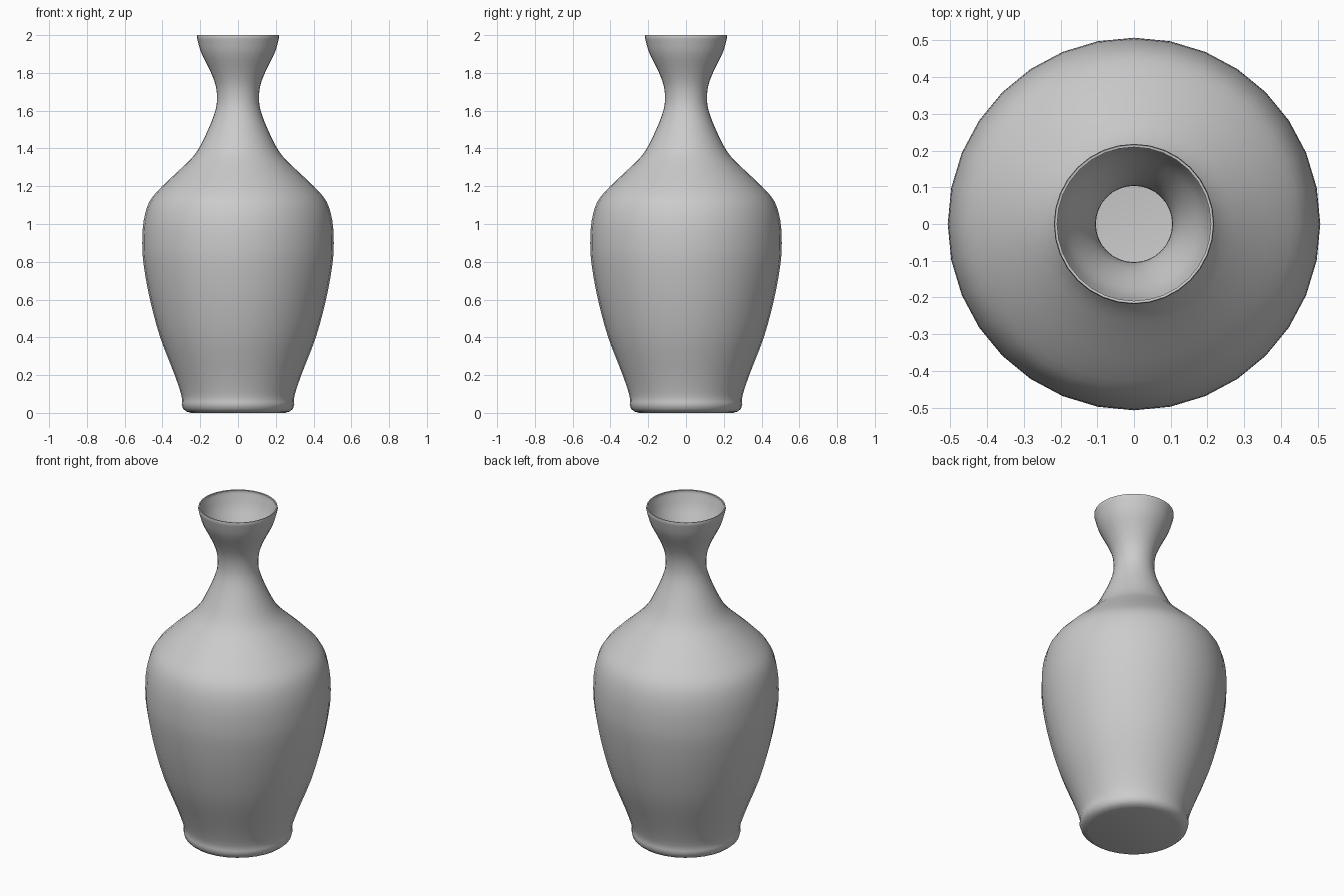
import bpy, bmesh, math
from mathutils import Vector

if "Cube" in bpy.data.objects:
    bpy.data.objects.remove(bpy.data.objects["Cube"])

SIDES = 32
WALL = 0.007

# Foot: rounded base edge (radius, height)
foot = [(0.25, 0.0), (0.275, 0.008), (0.291, 0.022), (0.298, 0.045)]
# Body control points, smoothed below
body = [(0.298, 0.045), (0.299, 0.09), (0.335, 0.2), (0.412, 0.4), (0.466, 0.6),
        (0.499, 0.78), (0.507, 0.9), (0.499, 1.02), (0.468, 1.12), (0.401, 1.2),
        (0.295, 1.3), (0.220, 1.38), (0.158, 1.5), (0.120, 1.6), (0.111, 1.67),
        (0.120, 1.74), (0.147, 1.81), (0.192, 1.9), (0.211, 1.96), (0.218, 1.988)]
# Lip: small bevel at the rim
lip = [(0.216, 2.0)]


def smooth(points, steps):
    """Catmull-Rom curve through the points."""
    pts = [Vector(p) for p in points]
    pts = [2 * pts[0] - pts[1]] + pts + [2 * pts[-1] - pts[-2]]
    out = []
    for a, b, c, d in zip(pts, pts[1:], pts[2:], pts[3:]):
        for i in range(steps):
            t = i / steps
            out.append(0.5 * (2 * b + (c - a) * t + (2 * a - 5 * b + 4 * c - d) * t * t
                              + (3 * b - a - 3 * c + d) * t ** 3))
    return out + [pts[-2]]


profile = [Vector(p) for p in foot[:-1]] + smooth(body, 3) + [Vector(p) for p in lip]

# Lathe the profile, closing the floor
bm = bmesh.new()
rings = []
for r, z in profile:
    rings.append([bm.verts.new((r * math.cos(math.tau * i / SIDES),
                                r * math.sin(math.tau * i / SIDES), z)) for i in range(SIDES)])
for low, high in zip(rings, rings[1:]):
    for i in range(SIDES):
        j = (i + 1) % SIDES
        bm.faces.new((low[i], low[j], high[j], high[i]))
bm.faces.new(rings[0][::-1])
mesh = bpy.data.meshes.new("vase")
bm.to_mesh(mesh)
bm.free()

vase = bpy.data.objects.new("vase", mesh)
bpy.context.collection.objects.link(vase)

# Thin hollow wall, grown inward
shell = vase.modifiers.new("wall", 'SOLIDIFY')
shell.thickness = WALL
shell.offset = -1

bpy.context.view_layer.objects.active = vase
vase.select_set(True)
bpy.ops.object.modifier_apply(modifier=shell.name)
bpy.ops.object.shade_smooth_by_angle(angle=math.radians(40))
